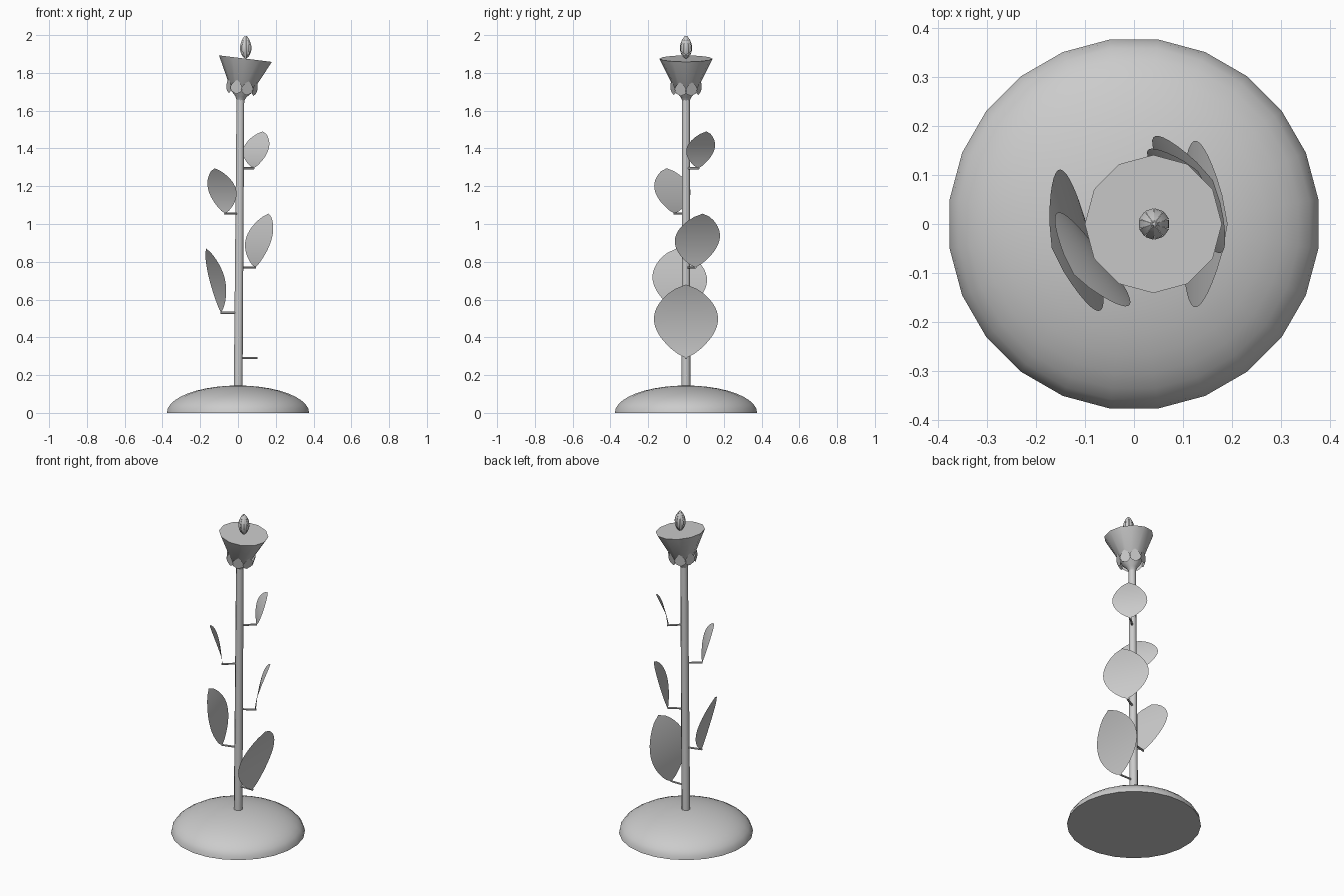
import bpy, bmesh, math
from mathutils import Matrix, Vector

if "Cube" in bpy.data.objects:
    bpy.data.objects.remove(bpy.data.objects["Cube"])

mat = bpy.data.materials.new("plain_grey")
mat.diffuse_color = (0.6, 0.6, 0.6, 1)
mat.use_nodes = True
mat.node_tree.nodes["Principled BSDF"].inputs["Base Color"].default_value = mat.diffuse_color


def make(name, verts, faces, smooth=None, matrix=None):
    me = bpy.data.meshes.new(name)
    me.from_pydata(verts, [], faces)
    if matrix:
        me.transform(matrix)
    bm = bmesh.new()
    bm.from_mesh(me)
    bmesh.ops.remove_doubles(bm, verts=bm.verts, dist=1e-5)
    bmesh.ops.recalc_face_normals(bm, faces=bm.faces)
    bm.to_mesh(me)
    bm.free()
    me.materials.append(mat)
    ob = bpy.data.objects.new(name, me)
    bpy.context.collection.objects.link(ob)
    if smooth:
        bpy.ops.object.select_all(action='DESELECT')
        ob.select_set(True)
        bpy.context.view_layer.objects.active = ob
        bpy.ops.object.shade_smooth_by_angle(angle=math.radians(smooth))
    return ob


def lathe(name, profile, n, phase=0, smooth=None, matrix=None):
    """Closed solid of revolution from (radius, height) pairs."""
    verts = [(r * math.cos(math.tau * i / n + phase), r * math.sin(math.tau * i / n + phase), z)
             for r, z in profile for i in range(n)]
    faces = [(k * n + i, k * n + (i + 1) % n, (k + 1) * n + (i + 1) % n, (k + 1) * n + i)
             for k in range(len(profile) - 1) for i in range(n)]
    faces += [tuple(range(n))[::-1], tuple(range((len(profile) - 1) * n, len(profile) * n))]
    return make(name, verts, faces, smooth, matrix)


def blade(name, center, half_width, yaw, rows, cols, matrix, smooth=40):
    """Thin sheet: center(t) gives (out, height), half_width(t) the half breadth."""
    verts, faces = [], []
    for k in range(rows + 1):
        t = k / rows
        r, z = center(t)
        for c in range(cols + 1):
            verts.append((r, half_width(t) * (2 * c / cols - 1), z))
    w = cols + 1
    for k in range(rows):
        for c in range(cols):
            a = k * w + c
            faces.append((a, a + 1, a + w + 1, a + w))
    return make(name, verts, faces, smooth, matrix @ Matrix.Rotation(yaw, 4, 'Z'))


def stem_x(z):
    return 0.013 * z / 1.68


# Domed base
dome = [(0.38 * math.cos(a), 0.145 * math.sin(a))
        for a in [math.radians(90) * i / 10 for i in range(10)]] + [(0.005, 0.145)]
lathe("base", dome, 24, math.radians(7.5), 40)

# Slightly leaning stem
lean = Matrix.Shear('XY', 4, (0.013 / 1.68, 0))
lathe("stem", [(0.025, 0.12), (0.022, 1.68)], 8, math.radians(22.5), 50, lean)

# Leaves: stalk height, leaf height, half width, yaw, outward bend
leaves = [(0.29, 0.39, 0.170, 0, 0.092), (0.53, 0.34, 0.150, 196, 0.082),
          (0.77, 0.285, 0.137, 30, 0.082), (1.055, 0.24, 0.120, 218, 0.070),
          (1.295, 0.195, 0.100, 42, 0.065)]
REACH = 0.097
for i, (z, h, hw, yaw, bend) in enumerate(leaves, 1):
    yaw = math.radians(yaw)
    place = Matrix.Translation((stem_x(z), 0, z))
    blade(f"leaf_{i}", lambda t: (REACH + bend * t * t, h * t),
          lambda t: hw * max(math.sin(math.pi * t ** 1.1), 0) ** 0.68, yaw, 16, 4, place)
    along = place @ Matrix.Rotation(yaw, 4, 'Z') @ Matrix.Rotation(math.pi / 2, 4, 'Y')
    lathe(f"stalk_{i}", [(0.006, 0.01), (0.006, REACH + 0.003)], 6, 0, 50, along)

# Tilted flower cup
tilt = Matrix.Translation((0.0125, 0, 1.655)) @ Matrix.Rotation(math.radians(7), 4, 'Y')
lathe("flower_cup", [(0.021, 0), (0.030, 0.02), (0.052, 0.042), (0.141, 0.222)], 12, 0, 30, tilt)

# Ring of drooping sepals around the cup foot
for i in range(8):
    blade(f"sepal_{i + 1}", lambda t: (0.070 + 0.012 * t, 0.03 + 0.075 * t),
          lambda t: 0.034 * math.sin(math.pi * min(max(t, 0.0), 1) ** 0.8) ** 0.8 if 0 < t < 1 else 0,
          math.tau * (i + 0.5) / 8, 6, 2, tilt)

# Flame-shaped bud of slender petals
bud = Matrix.Translation((0.041, 0, 1.872))
for i in range(10):
    blade(f"bud_petal_{i + 1}",
          lambda t: (0.002 + 0.029 * max(math.sin(math.pi * t ** 0.9), 0) ** 0.8, 0.128 * t),
          lambda t: 0.009 * max(math.sin(math.pi * t), 0) ** 0.7, math.tau * i / 10, 10, 2, bud)
